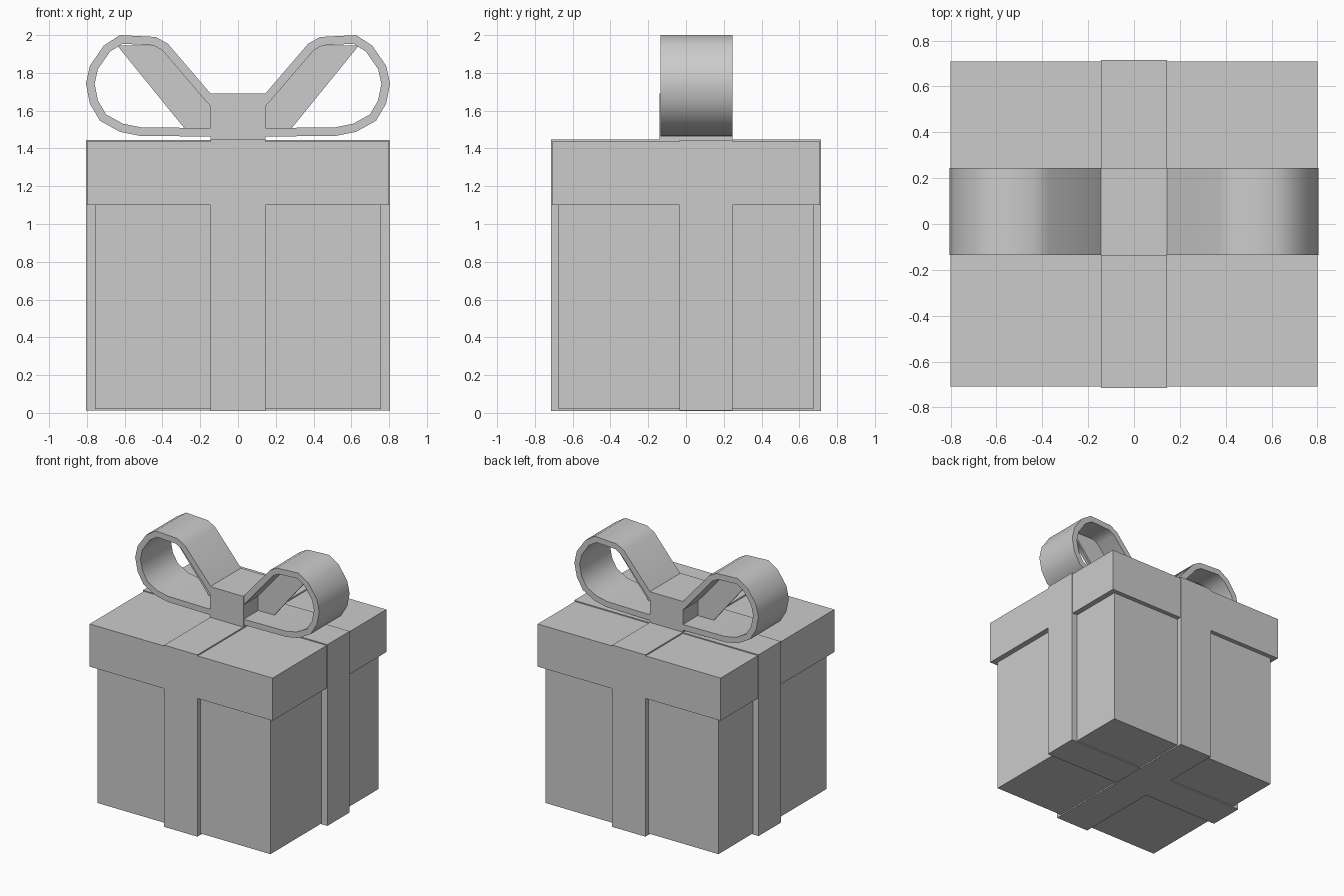
import bpy, bmesh
from mathutils import Vector

if "Cube" in bpy.data.objects:
    bpy.data.objects.remove(bpy.data.objects["Cube"])


def finish(name, bm, smooth=False):
    bmesh.ops.recalc_face_normals(bm, faces=bm.faces)
    me = bpy.data.meshes.new(name)
    bm.to_mesh(me)
    bm.free()
    ob = bpy.data.objects.new(name, me)
    bpy.context.collection.objects.link(ob)
    if smooth:
        bpy.ops.object.select_all(action='DESELECT')
        ob.select_set(True)
        bpy.context.view_layer.objects.active = ob
        bpy.ops.object.shade_smooth_by_angle(angle=0.7)
    return ob


def box(name, lo, hi):
    bm = bmesh.new()
    bmesh.ops.create_cube(bm, size=1)
    lo, hi = Vector(lo), Vector(hi)
    for v in bm.verts:
        v.co = Vector([(a + b) / 2 + c * (b - a) for a, b, c in zip(lo, hi, v.co)])
    return finish(name, bm)


def place(axis, u, z, w):
    return (u, w, z) if axis == 'x' else (w, u, z)


def band(name, outer, inner, axis, lo, hi, smooth=False):
    """Closed strip between two matching profiles, extruded sideways."""
    bm = bmesh.new()
    rows = [[bm.verts.new(place(axis, u, z, w)) for u, z in prof]
            for prof, w in ((outer, lo), (outer, hi), (inner, hi), (inner, lo))]
    n = len(outer)
    for k in range(4):
        a, b = rows[k], rows[(k + 1) % 4]
        for i in range(n):
            j = (i + 1) % n
            bm.faces.new((a[i], a[j], b[j], b[i]))
    return finish(name, bm, smooth)


def plate(name, prof, lo, hi):
    bm = bmesh.new()
    face = bm.faces.new([bm.verts.new((x, lo, z)) for x, z in prof])
    ext = bmesh.ops.extrude_face_region(bm, geom=[face])['geom']
    bmesh.ops.translate(bm, vec=(0, hi - lo, 0),
                        verts=[e for e in ext if isinstance(e, bmesh.types.BMVert)])
    bm.faces.ensure_lookup_table()
    return finish(name, bm)


def inset(prof, t):
    """Offset a closed clockwise/anticlockwise profile inwards by t."""
    pts = [Vector(p) for p in prof]
    n = len(pts)
    area = sum(pts[i].x * pts[(i + 1) % n].y - pts[(i + 1) % n].x * pts[i].y for i in range(n))
    s = 1 if area > 0 else -1
    out = []
    for i in range(n):
        d1 = (pts[i] - pts[i - 1]).normalized()
        d2 = (pts[(i + 1) % n] - pts[i]).normalized()
        n1, n2 = Vector((-d1.y, d1.x)) * s, Vector((-d2.y, d2.x)) * s
        out.append(tuple(pts[i] + (n1 + n2) * t / (1 + n1.dot(n2))))
    return out


def rect(a, z0, z1):
    return [(-a, z0), (a, z0), (a, z1), (-a, z1)]


# Box and lid
box("box_body", (-0.757, -0.675, 0.02), (0.757, 0.675, 1.12))
box("lid", (-0.80, -0.71, 1.10), (0.80, 0.71, 1.437))

# Ribbons wrapped around the box
band("ribbon_front_to_back", rect(0.715, 0.01, 1.447), rect(0.67, 0.03, 1.42), 'y', -0.145, 0.145)
band("ribbon_side_to_side", rect(0.806, 0.012, 1.445), rect(0.75, 0.03, 1.42), 'x', -0.035, 0.245)

# Bow knot
box("bow_knot", (-0.145, -0.14, 1.43), (0.145, 0.245, 1.69))

# Bow loops with the folded web inside each
loop = [(0.09, 1.63), (0.145, 1.69), (0.372, 1.955), (0.435, 1.99), (0.625, 2.0),
        (0.71, 1.945), (0.784, 1.838), (0.805, 1.743), (0.784, 1.637),
        (0.731, 1.547), (0.625, 1.488), (0.52, 1.467), (0.09, 1.462)]
web = [(0.13, 1.66), (0.40, 1.945), (0.64, 1.945), (0.27, 1.49), (0.13, 1.49)]
hole = inset(loop, 0.045)
for side, s in (("left", -1), ("right", 1)):
    band("bow_loop_" + side, [(s * x, z) for x, z in loop],
         [(s * x, z) for x, z in hole], 'x', -0.135, 0.245, True)
    plate("bow_web_" + side, [(s * x, z) for x, z in web], 0.045, 0.06)
